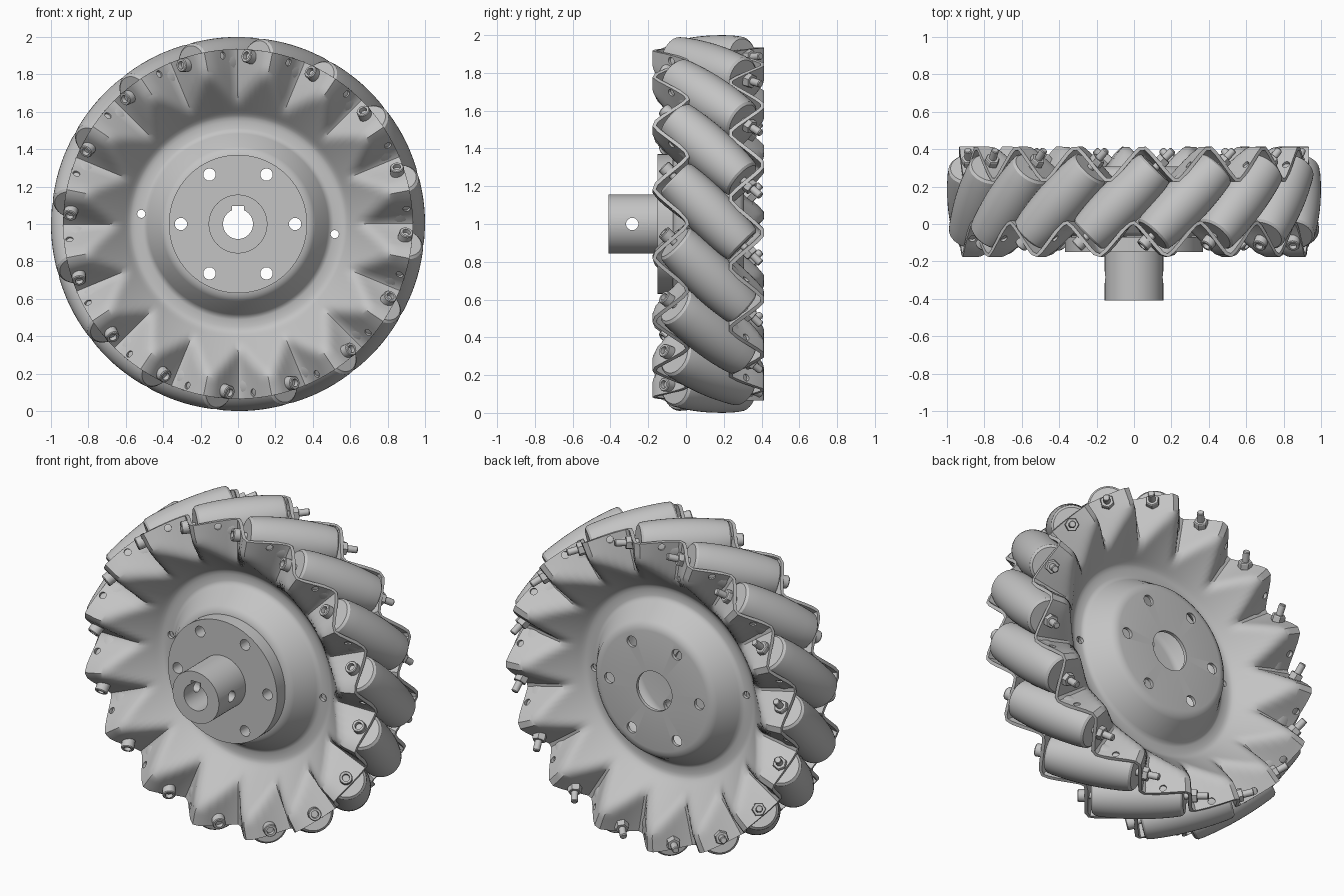
import bpy, math
from math import sin, cos, pi, radians
from mathutils import Vector, Matrix

cube = bpy.data.objects.get("Cube")
if cube:
    bpy.data.objects.remove(cube)

COUNT = 16
STEP = 2 * pi / COUNT
PHASE = radians(4.4)       # angle of the first roller
MID_Y = 0.12               # middle plane between the two side plates
AXIS_R = 0.87              # distance of roller axes from the wheel centre
CENTRE = Vector((0, 0, 1))
FLANK = radians(12.9)      # plate flank centre relative to its roller

grey = bpy.data.materials.new("metal_grey")
grey.use_nodes = True
grey.diffuse_color = (0.55, 0.55, 0.55, 1)
grey.node_tree.nodes["Principled BSDF"].inputs["Base Color"].default_value = grey.diffuse_color


def make(name, verts, faces, matrix=Matrix()):
    mesh = bpy.data.meshes.new(name)
    mesh.from_pydata(verts, [], faces)
    mesh.materials.append(grey)
    ob = bpy.data.objects.new(name, mesh)
    ob.matrix_world = matrix
    bpy.context.collection.objects.link(ob)
    return ob


def activate(ob):
    bpy.ops.object.select_all(action='DESELECT')
    ob.select_set(True)
    bpy.context.view_layer.objects.active = ob


def smooth(ob, angle=35):
    activate(ob)
    bpy.ops.object.shade_smooth_by_angle(angle=radians(angle))


def lathe_data(profile, n, matrix=Matrix()):
    """Closed solid turned about local Z from (radius, height) points."""
    verts = [matrix @ Vector((r * cos(2 * pi * k / n), r * sin(2 * pi * k / n), h))
             for r, h in profile for k in range(n)]
    faces = [(i * n + k, i * n + (k + 1) % n, (i + 1) * n + (k + 1) % n, (i + 1) * n + k)
             for i in range(len(profile) - 1) for k in range(n)]
    last = (len(profile) - 1) * n
    faces += [tuple(reversed(range(n))), tuple(range(last, last + n))]
    return verts, faces


def along(point, axis, side=Vector((0, 0, 1))):
    """Frame at a point whose local Z follows the axis."""
    z = axis.normalized()
    x = (side - z * side.dot(z)).normalized()
    rot = Matrix((x, z.cross(x), z)).transposed()
    return Matrix.Translation(point) @ rot.to_4x4()


def polar(angle, radius, y=0.0):
    return CENTRE + Vector((radius * cos(angle), y, radius * sin(angle)))


def tangent(angle):
    return Vector((-sin(angle), 0, cos(angle)))


def cut(ob, solids):
    """Cut a list of (verts, faces) solids out of an object."""
    verts, faces = [], []
    for v, f in solids:
        faces += [tuple(i + len(verts) for i in face) for face in f]
        verts += v
    cutter = make("cutter", verts, faces)
    cutter.hide_render = True
    mod = ob.modifiers.new("holes", 'BOOLEAN')
    mod.operation, mod.solver, mod.object = 'DIFFERENCE', 'EXACT', cutter
    activate(ob)
    bpy.ops.object.modifier_apply(modifier=mod.name)
    bpy.data.objects.remove(cutter)


def rod(point, axis, r, half, n=16, side=Vector((0, 0, 1))):
    return lathe_data([(r, -half), (r, half)], n, along(point, axis, side))


Y = Vector((0, 1, 0))
mount_holes = [rod(polar(k * pi / 3, 0.305), Y, 0.033, 0.6) for k in range(6)]
rivet_holes = [rod(polar(radians(a), 0.52), Y, 0.022, 0.6) for a in (-6, 174)]

# Side plates: a raised middle, a flat ring and a cone that runs into a zigzag rim
CONE_R = 0.6
RIM_R = 0.935
PROFILE = [(0.12, -0.058), (0.36, -0.058), (0.385, -0.053), (0.405, -0.036), (0.475, 0.075),
           (0.49, 0.092), (0.51, 0.099), (0.55, 0.099), (0.57, 0.096), (0.585, 0.088)]
CONE_ROWS = [(RIM_R - CONE_R) * i / 24 for i in range(25)]
PROFILE += [(CONE_R + d, 0.075 - 1.1 * d) for d in CONE_ROWS]
BLEND = 0.05


def depth(r, cone, angle, sign):
    """Cone and zigzag rim, whichever is deeper, softly blended."""
    if r < CONE_R:
        return cone
    wave = math.asin(0.93 * sin(angle * COUNT)) / math.asin(0.93)
    zigzag = -0.08 - sign * 0.089 * wave
    gap = max(BLEND - abs(cone - zigzag), 0) / BLEND
    return max(cone, zigzag) + gap * gap * BLEND / 4


def side_plate(name, sign):
    n = COUNT * 12
    shift = PHASE - sign * FLANK
    verts = []
    for r, cone in PROFILE:
        for k in range(n):
            a = 2 * pi * k / n
            verts.append(polar(a, r, MID_Y + sign * (MID_Y - depth(r, cone, a - shift, sign))))
    faces = [(i * n + k, i * n + (k + 1) % n, (i + 1) * n + (k + 1) % n, (i + 1) * n + k)
             for i in range(len(PROFILE) - 1) for k in range(n)]
    plate = make(name, verts, faces)
    mod = plate.modifiers.new("thickness", 'SOLIDIFY')
    mod.thickness, mod.offset = 0.02, 0
    activate(plate)
    bpy.ops.object.modifier_apply(modifier=mod.name)
    # Spare holes in the flanks between the bolts
    flank_holes = []
    for k in range(COUNT):
        a = shift + STEP * (k + 0.5) + sign * radians(1)
        flank_holes.append(rod(polar(a, 0.905, MID_Y + sign * 0.2), Y + tangent(a), 0.02, 0.05, 12))
    cut(plate, mount_holes + rivet_holes + flank_holes)
    smooth(plate, 40)


side_plate("front_plate", -1)
side_plate("back_plate", 1)

# Hub: boss and flange with keyed bore, mounting holes and a set-screw hole
hub = make("hub", *lathe_data([(0.157, -0.41), (0.157, -0.15), (0.37, -0.15), (0.37, -0.07)], 64,
                              along(CENTRE, Y)))
activate(hub)
bpy.ops.object.transform_apply(location=True, rotation=True, scale=True)
key = rod(CENTRE + Vector((0, 0, 0.065)), Y, 0.045, 0.6, 4, Vector((1, 0, 1)))
cut(hub, [rod(CENTRE, Y, 0.08, 0.6, 48)])
cut(hub, [key])
cut(hub, mount_holes + [rod(CENTRE + Vector((0, -0.285, 0)), Vector((1, 0, 0)), 0.033, 0.3)])
smooth(hub)

# Barrel roller whose outline follows the wheel's outer circle
HALF = 0.255
barrel = [(1 - math.sqrt(AXIS_R ** 2 + s * s / 2), s)
          for s in (HALF * (i / 6 - 1) for i in range(13))]
end_r = barrel[0][0]
barrel[0] = (end_r, -HALF + 0.012)
barrel[-1] = (end_r, HALF - 0.012)
barrel = [(end_r - 0.012, -HALF)] + barrel + [(end_r - 0.012, HALF)]

# Rollers with their bolts and nuts
parts = {
    "roller": (barrel, 40),
    "bolt_head": ([(0.037, -0.285), (0.037, -0.333), (0.033, -0.338), (0.021, -0.338),
                   (0.019, -0.315)][::-1], 20),
    "bolt_nut": ([(0.036, 0.285), (0.04, 0.29), (0.04, 0.322), (0.036, 0.327)], 6),
    "bolt_shank": ([(0.02, -0.3), (0.02, 0.385), (0.016, 0.39)], 16),
}
for name, (profile, sides) in parts.items():
    first = make(name + "_1", *lathe_data(profile, sides))
    smooth(first, 30)
    for k in range(COUNT):
        ob = first if k == 0 else first.copy()
        if k:
            ob.name = f"{name}_{k + 1}"
            bpy.context.collection.objects.link(ob)
        a = PHASE + k * STEP
        ob.matrix_world = along(polar(a, AXIS_R, MID_Y), Y - tangent(a), polar(a, 1) - CENTRE)
